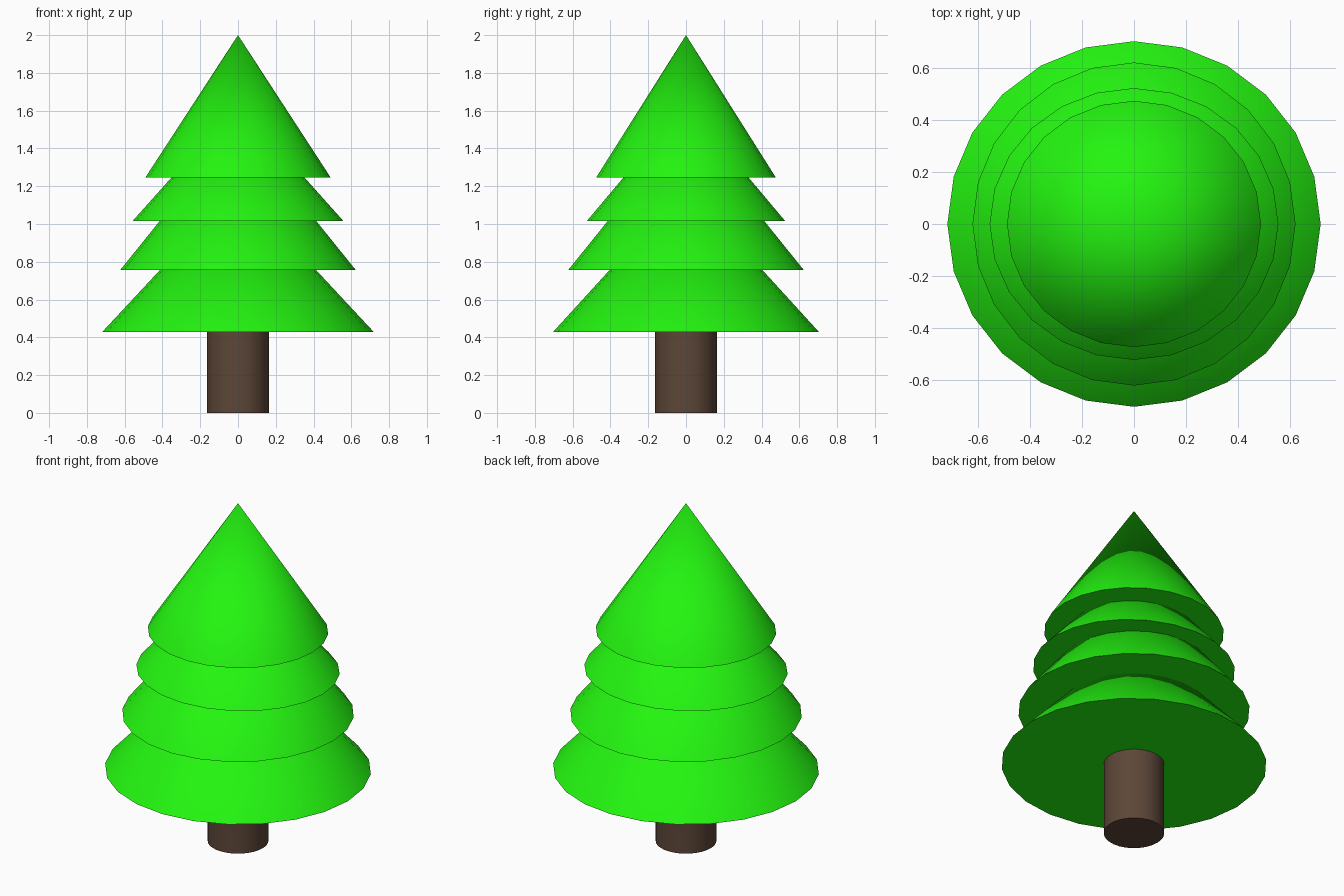
import bpy

if "Cube" in bpy.data.objects:
    bpy.data.objects.remove(bpy.data.objects["Cube"])


def material(name, color):
    mat = bpy.data.materials.new(name)
    mat.diffuse_color = (*color, 1)
    mat.use_nodes = True
    mat.node_tree.nodes["Principled BSDF"].inputs["Base Color"].default_value = mat.diffuse_color
    return mat


green = material("needles", (0.017, 0.91, 0.005))
brown = material("bark", (0.108, 0.062, 0.039))


def tier(name, z, rx, ry, apex):
    """Closed 24-sided cone with a slightly oval base."""
    bpy.ops.mesh.primitive_cone_add(vertices=24, radius1=1, radius2=0, depth=apex - z,
                                    location=(0, 0, (z + apex) / 2))
    ob = bpy.context.object
    ob.name = name
    ob.scale = (rx, ry, 1)
    bpy.ops.object.transform_apply(location=False, rotation=False, scale=True)
    ob.data.materials.append(green)
    bpy.ops.object.shade_smooth_by_angle()


# Foliage tiers: base height, x radius, y radius, apex height
tier("bottom_branches", 0.427, 0.72, 0.705, 1.20)
tier("lower_middle_branches", 0.757, 0.623, 0.623, 1.53)
tier("upper_middle_branches", 1.017, 0.557, 0.524, 1.64)
tier("top_branches", 1.247, 0.49, 0.475, 2.00)

# Trunk
bpy.ops.mesh.primitive_cylinder_add(vertices=32, radius=0.163, depth=0.43, location=(0, 0, 0.215))
trunk = bpy.context.object
trunk.name = "trunk"
trunk.data.materials.append(brown)
bpy.ops.object.shade_smooth_by_angle()
